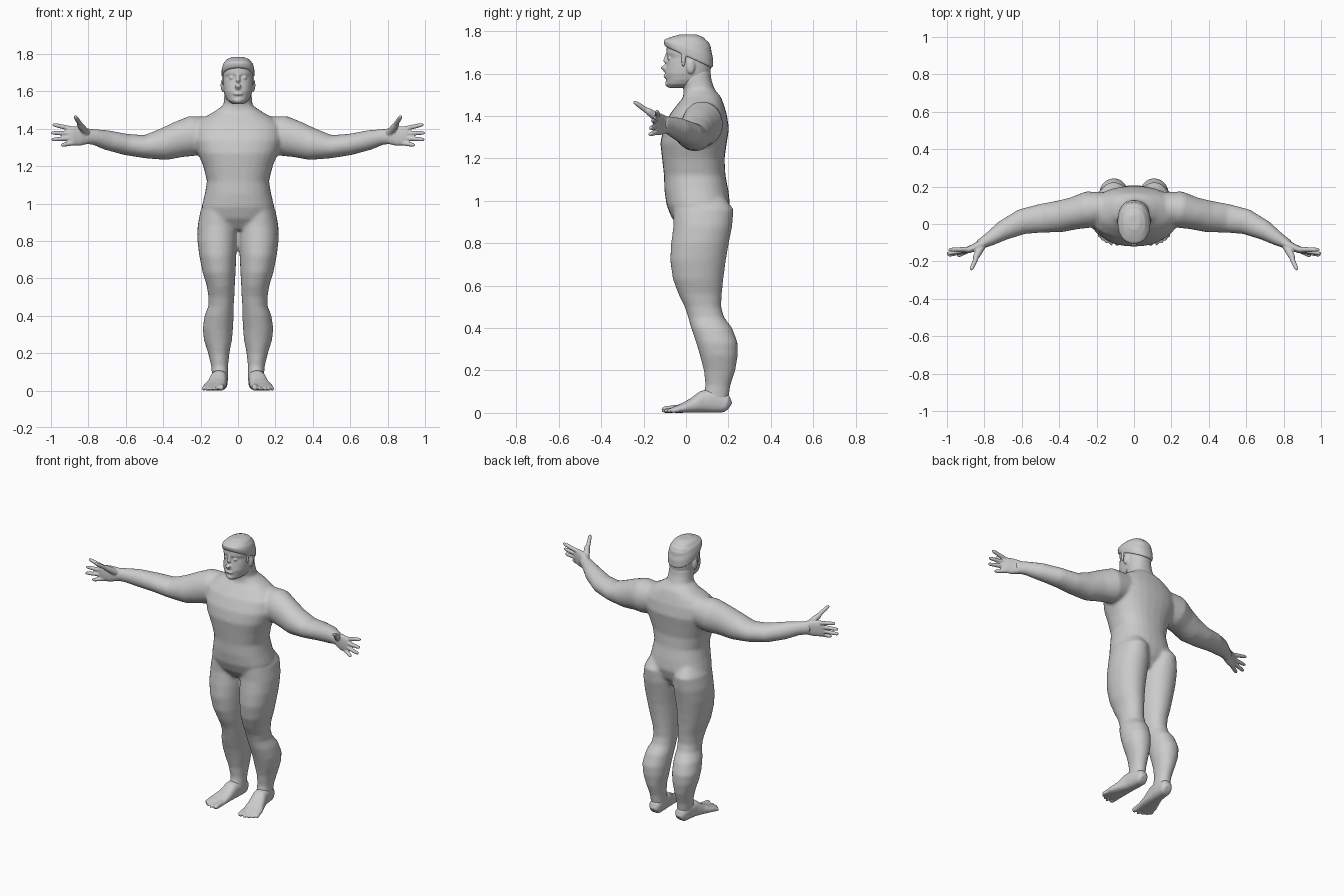
import bpy, bmesh, math
from mathutils import Vector, Matrix

N = 28


def skin(bm, rings):
    """Bridge a list of point rings and cap both ends."""
    loops = [[bm.verts.new(p) for p in r] for r in rings]
    for a, b in zip(loops, loops[1:]):
        for i in range(N):
            j = (i + 1) % N
            bm.faces.new((a[i], a[j], b[j], b[i]))
    bm.faces.new(loops[0][::-1])
    bm.faces.new(loops[-1])


def oval(p):
    """Unit superellipse points."""
    for i in range(N):
        t = 2 * math.pi * i / N
        c, s = math.cos(t), math.sin(t)
        yield (math.copysign(abs(c) ** (2 / p), c), math.copysign(abs(s) ** (2 / p), s))


def stack(bm, rows, side=1, p=2.3):
    """Horizontal rings: z, centre x, half width, front y, back y, tilt."""
    rings = []
    for z, cx, hw, yf, yb, tilt in rows:
        ring = []
        for u, v in oval(p):
            y = (yf + yb) / 2 + v * (yb - yf) / 2
            ring.append((side * (cx + u * hw), y, z + tilt * y))
        rings.append(ring)
    skin(bm, rings)


def tube(bm, rows, side=1, p=2.0):
    """Rings across a path: x, y, z, sideways radius, vertical radius."""
    pts = [Vector(r[:3]) for r in rows]
    rings = []
    for i, r in enumerate(rows):
        t = (pts[min(i + 1, len(pts) - 1)] - pts[max(i - 1, 0)]).normalized()
        a = t.cross(Vector((0, 0, 1))).normalized()
        b = a.cross(t)
        ring = [pts[i] + a * u * r[3] + b * v * r[4] for u, v in oval(p)]
        rings.append([(side * q.x, q.y, q.z) for q in ring])
    skin(bm, rings)


def digit(bm, base, tip, r):
    """Finger or toe with a rounded end."""
    a, b = Vector(base), Vector(tip)
    tube(bm, [(*a.lerp(b, t), r * k, r * k)
              for t, k in ((0, 1.1), (.45, 1.05), (.8, .95), (.94, .75), (1, .35))])


def ball(bm, pos, size):
    bmesh.ops.create_uvsphere(bm, u_segments=16, v_segments=10, radius=1,
                              matrix=Matrix.Translation(pos) @ Matrix.Diagonal((*size, 1)))


def finish(bm, name, voxel, smooth, mirror=False):
    """Fuse the pieces into one smooth surface."""
    bmesh.ops.recalc_face_normals(bm, faces=bm.faces)
    me = bpy.data.meshes.new(name)
    bm.to_mesh(me)
    bm.free()
    ob = bpy.data.objects.new(name, me)
    bpy.context.collection.objects.link(ob)
    m = ob.modifiers.new("fuse", "REMESH")
    m.mode = "VOXEL"
    m.voxel_size = voxel
    m.use_smooth_shade = True
    m = ob.modifiers.new("soften", "SMOOTH")
    m.factor = .5
    m.iterations = smooth
    if mirror:
        m = ob.modifiers.new("mirror", "MIRROR")
        m.use_mirror_merge = False
    return ob


# Torso and neck
body = bmesh.new()
stack(body, [(z, 0, w, f, b, 0) for z, w, f, b in (
    (.86, .10, -.02, .15), (.92, .18, -.068, .19), (.98, .195, -.092, .208),
    (1.05, .178, -.102, .2), (1.12, .166, -.104, .186), (1.2, .186, -.113, .182),
    (1.27, .215, -.121, .192), (1.34, .24, -.108, .203), (1.41, .235, -.075, .192),
    (1.455, .19, -.04, .178), (1.49, .13, -.012, .165), (1.525, .078, -.012, .135),
    (1.57, .074, -.025, .12), (1.62, .07, -.03, .115))])

for s in (1, -1):
    # Legs
    stack(body, [(z, c, w, f, b, 0) for z, c, w, f, b in (
        (1.02, .105, .06, 0, .18), (.96, .108, .093, -.06, .224), (.88, .109, .107, -.06, .218),
        (.8, .11, .107, -.07, .202), (.72, .108, .099, -.075, .188), (.63, .101, .088, -.062, .176),
        (.56, .092, .075, -.036, .169), (.5, .089, .069, -.006, .166), (.45, .091, .068, .01, .18),
        (.4, .101, .078, .024, .218), (.33, .108, .081, .048, .244), (.27, .107, .075, .066, .244),
        (.2, .103, .057, .084, .233), (.13, .098, .045, .092, .21), (.08, .096, .043, .08, .202),
        (.03, .095, .04, .07, .2))], s, 2.1)
    # Arms
    tube(body, [(.14, .09, 1.375, .08, .09), (.24, .078, 1.362, .098, .108),
                (.32, .057, 1.341, .087, .096), (.4, .04, 1.316, .085, .085),
                (.5, .03, 1.304, .077, .062), (.6, .012, 1.316, .068, .057),
                (.7, -.035, 1.339, .053, .053), (.77, -.08, 1.356, .038, .043),
                (.83, -.113, 1.36, .026, .042)], s)
finish(body, "body", .01, 6)

# Hands
hand = bmesh.new()
tube(hand, [(.77, -.08, 1.357, .024, .034), (.81, -.105, 1.36, .025, .043),
            (.845, -.123, 1.361, .022, .052), (.885, -.138, 1.362, .018, .052),
            (.91, -.145, 1.362, .011, .044)], p=2.4)
for base, tip in (((.88, -.135, 1.398), (.993, -.137, 1.423)),
                  ((.88, -.137, 1.375), (1.0, -.158, 1.378)),
                  ((.88, -.138, 1.35), (.997, -.168, 1.342)),
                  ((.87, -.134, 1.325), (.945, -.172, 1.312))):
    digit(hand, base, tip, .0115)
digit(hand, (.81, -.115, 1.375), (.852, -.188, 1.43), .018)
digit(hand, (.835, -.163, 1.41), (.872, -.247, 1.468), .012)
finish(hand, "hand", .005, 2, True)

# Feet
foot = bmesh.new()
tube(foot, [(x, y, (lo + hi) / 2, w, (hi - lo) / 2) for y, x, w, lo, hi in (
    (.207, .093, .022, .012, .05), (.19, .094, .038, 0, .085), (.13, .098, .044, 0, .115),
    (.08, .104, .046, 0, .105), (.03, .114, .052, 0, .068), (-.02, .126, .06, 0, .043),
    (-.055, .131, .06, 0, .03), (-.075, .131, .05, .004, .022))], p=2.5)
for i, (bx, tx, ty) in enumerate(((.09, .09, -.115), (.117, .122, -.115), (.138, .148, -.104),
                                  (.157, .17, -.09), (.173, .188, -.07))):
    r = .017 if i == 0 else .011
    digit(foot, (bx, -.03, r + .004), (tx, ty, r * .8), r)
finish(foot, "foot", .006, 3, True)

# Head with face features and ears
head = bmesh.new()
stack(head, [(z, 0, w, f, b, 0) for z, w, f, b in (
    (1.532, .03, -.082, .03), (1.55, .056, -.093, .07), (1.57, .068, -.093, .1),
    (1.6, .077, -.098, .115), (1.63, .08, -.093, .118), (1.655, .081, -.089, .12),
    (1.675, .082, -.083, .121), (1.695, .082, -.093, .121), (1.725, .08, -.091, .118),
    (1.75, .07, -.075, .105), (1.772, .045, -.045, .075))])
tube(head, [(0, -.082, 1.695, .009, .012), (0, -.095, 1.655, .012, .014),
            (0, -.104, 1.63, .018, .018), (0, -.092, 1.61, .012, .01)])
ball(head, (0, -.094, 1.587), (.027, .012, .009))
ball(head, (0, -.084, 1.552), (.024, .015, .016))
for s in (1, -1):
    ball(head, (s * .083, .022, 1.632), (.01, .02, .034))
    ball(head, (s * .034, -.079, 1.672), (.014, .01, .008))
finish(head, "head", .005, 3)

# Hair cap with sideburns
hair = bmesh.new()
stack(hair, [(1.682, 0, .085, -.097, .124, -.46), (1.69, 0, .088, -.102, .128, -.44),
             (1.718, 0, .088, -.106, .127, -.34), (1.747, 0, .08, -.1, .113, -.14),
             (1.771, 0, .06, -.07, .085, -.02), (1.784, 0, .03, -.03, .05, 0)])
for s in (1, -1):
    ball(hair, (s * .079, -.012, 1.665), (.008, .012, .035))
finish(hair, "hair", .006, 3)
